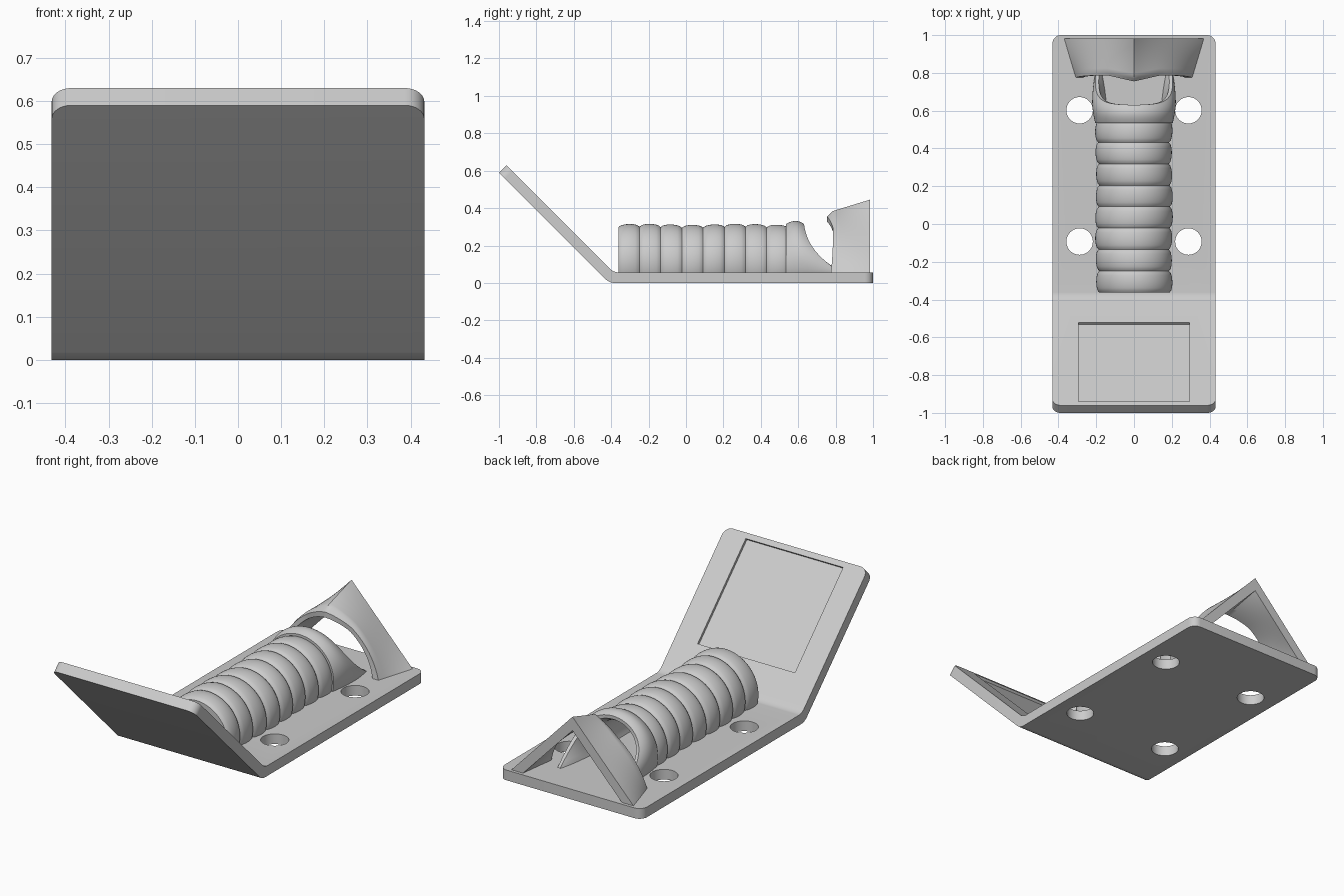
import bpy, bmesh
from math import sin, cos, pi, radians, sqrt
from mathutils import Matrix

if "Cube" in bpy.data.objects:
    bpy.data.objects.remove(bpy.data.objects["Cube"], do_unlink=True)

grey = bpy.data.materials.new("plain grey")
grey.use_nodes = True
grey.diffuse_color = (0.6, 0.6, 0.6, 1)
grey.node_tree.nodes["Principled BSDF"].inputs["Base Color"].default_value = (0.6, 0.6, 0.6, 1)


def make_object(name, bm):
    bmesh.ops.recalc_face_normals(bm, faces=bm.faces)
    mesh = bpy.data.meshes.new(name)
    bm.to_mesh(mesh)
    bm.free()
    mesh.materials.append(grey)
    obj = bpy.data.objects.new(name, mesh)
    bpy.context.collection.objects.link(obj)
    return obj


def smooth(obj, angle=35):
    bpy.ops.object.select_all(action="DESELECT")
    obj.select_set(True)
    bpy.context.view_layer.objects.active = obj
    bpy.ops.object.shade_smooth_by_angle(angle=radians(angle))


def shell(name, outer, inner, nu, nv):
    """Thick arch: outer and inner surfaces over u in -1..1, v in 0..1."""
    bm = bmesh.new()
    us = [2 * i / nu - 1 for i in range(nu + 1)]
    rings = []
    for j in range(nv + 1):
        v = j / nv
        pts = [outer(u, v) for u in us] + [inner(u, v) for u in reversed(us)]
        rings.append([bm.verts.new(p) for p in pts])
    n = len(rings[0])
    for a, b in zip(rings, rings[1:]):
        for k in range(n):
            m = (k + 1) % n
            bm.faces.new((a[k], a[m], b[m], b[k]))
    for r in (rings[0], rings[-1]):
        for k in range(nu):
            bm.faces.new((r[k], r[k + 1], r[n - 2 - k], r[n - 1 - k]))
    obj = make_object(name, bm)
    smooth(obj, 40)
    return obj


def cut(target, cutter):
    mod = target.modifiers.new("cut", "BOOLEAN")
    mod.operation = "DIFFERENCE"
    mod.solver = "EXACT"
    mod.object = cutter
    bpy.context.view_layer.objects.active = target
    bpy.ops.object.modifier_apply(modifier=mod.name)
    bpy.data.objects.remove(cutter, do_unlink=True)


# Base plate with its front part bent upward
HALF = 0.432
profile = [(1, 0), (1, 0.056), (-0.386, 0.056), (-0.96, 0.63), (-1, 0.59), (-0.41, 0)]
bm = bmesh.new()
face = bm.faces.new([bm.verts.new((-HALF, y, z)) for y, z in profile])
ext = bmesh.ops.extrude_face_region(bm, geom=[face])
bmesh.ops.translate(bm, vec=(2 * HALF, 0, 0),
                    verts=[g for g in ext["geom"] if isinstance(g, bmesh.types.BMVert)])
corners, bends = [], []
for e in bm.edges:
    p, q = (v.co for v in e.verts)
    mid_y = (p.y + q.y) / 2
    if abs(p.x - q.x) < 0.01:
        if (p - q).length < 0.1 and abs(mid_y) > 0.9:
            corners.append(e)
    elif -0.5 < mid_y < -0.3:
        bends.append(e)
bmesh.ops.bevel(bm, geom=corners, offset=0.045, segments=8, profile=0.5, affect="EDGES")
bends = [e for e in bends if e.is_valid]
bmesh.ops.bevel(bm, geom=bends, offset=0.025, segments=6, profile=0.5, affect="EDGES")
plate = make_object("base_plate", bm)

# Four mounting holes
for x in (-0.288, 0.288):
    for y in (-0.093, 0.602):
        bm = bmesh.new()
        bmesh.ops.create_cone(bm, cap_ends=True, segments=48, radius1=0.07, radius2=0.07,
                              depth=0.3, matrix=Matrix.Translation((x, y, 0)))
        cut(plate, make_object("hole_cutter", bm))

# Shallow rectangular recess in the sloped panel
bm = bmesh.new()
lift = (0.05 - 0.014) / sqrt(2)
bmesh.ops.create_cube(bm, size=1, matrix=Matrix.Translation((0, -0.73 + lift, 0.4 + lift))
                      @ Matrix.Rotation(radians(-45), 4, "X")
                      @ Matrix.Diagonal((0.59, 0.59, 0.1, 1)))
cut(plate, make_object("recess_cutter", bm))
smooth(plate, 30)


# Ringed tube, open underneath
def arch(u, r, y, centre=0.11, floor=0.04):
    a = pi / 2 - u * (pi / 2 + 0.36)
    return (r * cos(a), y, max(floor, centre + r * sin(a)))


RINGS = 8


def tube_y(v):
    return -0.362 + 0.907 * v


def tube_outer(u, v):
    bulge = sqrt(abs(sin(pi * RINGS * v)))
    wobble = 0.003 * sin(11 * v + 3 * u)
    return arch(u, 0.187 + 0.016 * bulge + wobble, tube_y(v))


def tube_inner(u, v):
    return arch(u, 0.152, tube_y(v))


shell("ringed_tube", tube_outer, tube_inner, 40, RINGS * 10)


# Collar whose rear rim slants back toward the plate
def collar_y(z, v):
    drop = max(0, min(1, (0.322 - z) / 0.27))
    return 0.535 + (0.095 + 0.035 * drop + 0.17 * drop ** 2.4) * v


def collar_outer(u, v):
    r = 0.192 + 0.03 * sin(pi * min(1, 0.15 + 0.6 * v)) - 0.008 * v ** 4
    x, _, z = arch(u, r, 0)
    return (x, collar_y(z, v), z)


def collar_inner(u, v):
    r = 0.152 + 0.035 * v ** 2
    x, _, z = arch(u, r, 0)
    return (x, collar_outer(u, v)[1], z)


shell("collar", collar_outer, collar_inner, 40, 14)


# Peaked shield: rounded arch in front blending into a sharp inverted V behind
def shield_y(u, v):
    a = abs(u)
    front = 0.787 - 0.032 * max(0, 1 - 3 * a) - 0.014 * a ** 4
    return front + (0.983 - front) * v


def shield_section(u, v, front, back, roundness):
    (fw, fz), (bw, bz) = front, back
    a, foot = abs(u), 0.04
    sx = (1 - roundness) * u + roundness * sin(u * pi / 2)
    sz = (1 - roundness) * (1 - a) + roundness * cos(u * pi / 2)
    x = (1 - v) * fw * sx + v * bw * u
    z = foot + (1 - v) * (fz - foot) * sz + v * (bz - foot) * (1 - a)
    return (x, shield_y(u, v), z)


def shield_outer(u, v):
    x, y, z = shield_section(u, v, (0.312, 0.375), (0.385, 0.445), 0.65)
    return (x, y, z - 0.02 * max(0, 1 - 8 * v) * (1 - abs(u)))


def shield_inner(u, v):
    return shield_section(u, v, (0.275, 0.325), (0.315, 0.37), 0.75)


shell("peaked_shield", shield_outer, shield_inner, 40, 16)
